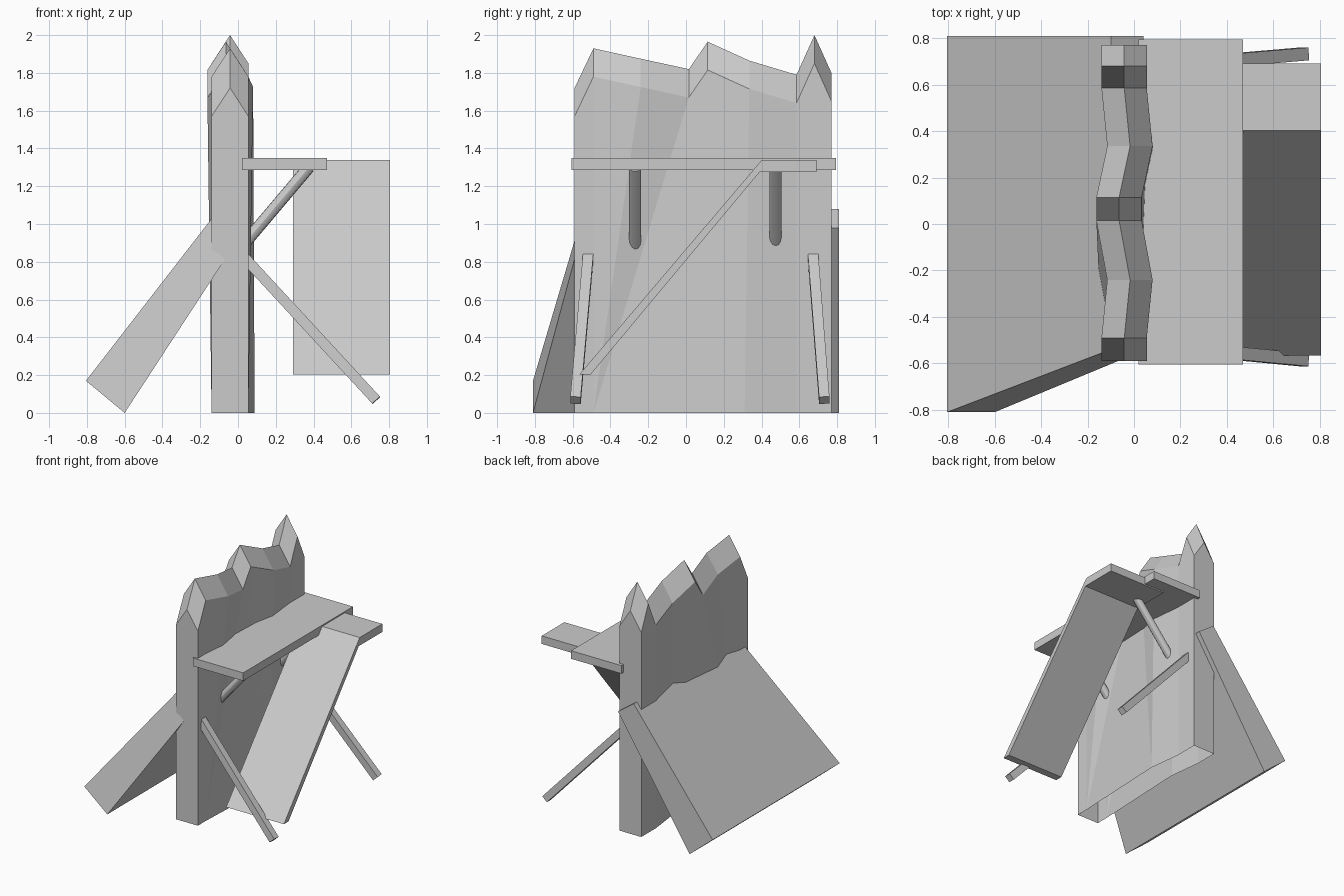
import bpy, bmesh
from mathutils import Vector

cube = bpy.data.objects.get("Cube")
if cube:
    bpy.data.objects.remove(cube, do_unlink=True)

grey = bpy.data.materials.new("plain_grey")
grey.use_nodes = True
COLOUR = (0.6, 0.6, 0.6, 1)
grey.diffuse_color = COLOUR
grey.node_tree.nodes["Principled BSDF"].inputs["Base Color"].default_value = COLOUR


def finish(name, bm, recalc=True):
    if recalc:
        bmesh.ops.recalc_face_normals(bm, faces=bm.faces[:])
    mesh = bpy.data.meshes.new(name)
    bm.to_mesh(mesh)
    bm.free()
    mesh.materials.append(grey)
    obj = bpy.data.objects.new(name, mesh)
    bpy.context.collection.objects.link(obj)
    return obj


def loft(name, start, end):
    """Solid between two matching outlines."""
    bm = bmesh.new()
    a = [bm.verts.new(p) for p in start]
    b = [bm.verts.new(p) for p in end]
    n = len(a)
    bm.faces.new(a)
    bm.faces.new(b[::-1])
    for i in range(n):
        j = (i + 1) % n
        bm.faces.new((a[i], b[i], b[j], a[j]))
    return finish(name, bm)


def bar(name, start, end, radius, sides):
    """Straight prism from start to end."""
    start, end = Vector(start), Vector(end)
    axis = end - start
    bm = bmesh.new()
    bmesh.ops.create_cone(bm, cap_ends=True, segments=sides, radius1=radius,
                          radius2=radius, depth=axis.length)
    side = axis.cross(Vector((0, 1, 0))).normalized()
    other = axis.normalized().cross(side)
    if sides == 4:  # flat sides rather than corners face along y
        side, other = (side + other).normalized(), (other - side).normalized()
    for v in bm.verts:
        v.co = (start + end) / 2 + side * v.co.x + other * v.co.y + axis.normalized() * v.co.z
    return finish(name, bm)


# Wall: ridge stations (y, ridge height, sideways shift, base y, base shift)
stations = [
    (-0.59, 1.72, 0, -0.59, 0), (-0.49, 1.93, 0, -0.49, 0),
    (-0.24, 1.875, 0.025, -0.49, 0), (0.015, 1.82, -0.022, -0.49, 0),
    (0.115, 1.965, -0.022, 0.31, 0.033), (0.335, 1.865, 0.025, 0.31, 0.033),
    (0.585, 1.79, 0, 0.585, 0), (0.68, 2.0, 0, 0.68, 0), (0.77, 1.80, 0, 0.77, 0),
]
bm = bmesh.new()
rows = []
for y, z, shift, base_y, base_shift in stations:
    rows.append([bm.verts.new(p) for p in (
        (-0.14 + base_shift, base_y, 0), (-0.14 + shift, y, z - 0.15),
        (-0.042 + shift, y, z), (0.055 + shift, y, z - 0.15),
        (0.055 + base_shift, base_y, 0))])
for a, b in zip(rows, rows[1:]):
    for i in range(4):
        bm.faces.new((a[i], b[i], b[i + 1], a[i + 1]))
bm.faces.new(rows[0])
bm.faces.new(rows[-1][::-1])
bmesh.ops.remove_doubles(bm, verts=bm.verts[:], dist=0.001)
finish("wall", bm)

# Thick sloping bank against the outer side, tapering towards its front top
bank = [(-0.805, 0.17), (-0.6, 0), (0.04, 0.98), (-0.1, 1.08)]
loft("sloping_bank",
     [(x, y, z) for (x, z), y in zip(bank, (-0.81, -0.81, -0.545, -0.54))],
     [(x, 0.81, z) for x, z in bank])

# Walkway along the inner side
walk = [(0.02, 1.285), (0.47, 1.285), (0.47, 1.35), (0.02, 1.35)]
loft("walkway", [(x, -0.605, z) for x, z in walk], [(x, 0.795, z) for x, z in walk])

# Landing and access ramp in one bent plank
plank = [(0.69, 1.34), (0.402, 1.34), (-0.565, 0.203), (-0.505, 0.203),
         (0.39, 1.275), (0.69, 1.275)]
loft("access_ramp", [(0.29, y, z) for y, z in plank], [(0.805, y, z) for y, z in plank])

# Square props splayed outwards from the wall
for name, y_top, y_foot in (("front_prop", -0.515, -0.585), ("back_prop", 0.67, 0.732)):
    bar(name, (0, y_top, 0.86), (0.732, y_foot, 0.067), 0.039, 4)

# Round braces under the walkway
for name, y in (("front_brace", -0.27), ("back_brace", 0.473)):
    brace = bar(name, (0.02, y, 0.88), (0.375, y, 1.3), 0.032, 12)
    bpy.ops.object.select_all(action="DESELECT")
    brace.select_set(True)
    bpy.context.view_layer.objects.active = brace
    bpy.ops.object.shade_smooth_by_angle()
